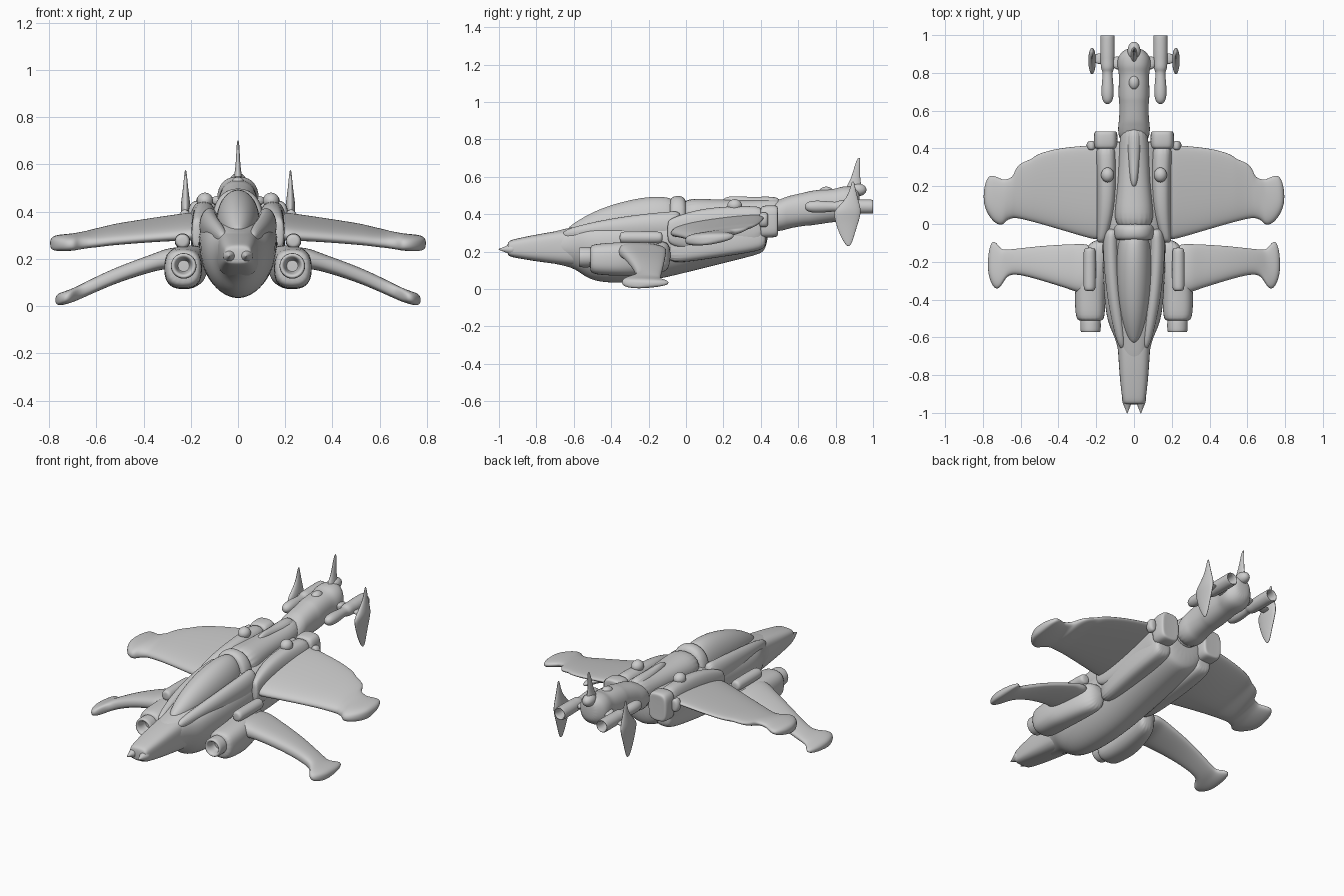
import bpy, bmesh, math


def spow(v, p):
    return math.copysign(abs(v) ** p, v)


def loft(name, rings, mirror=False, levels=2):
    """Skin a list of equal-sized point rings, cap the ends, smooth it."""
    bm = bmesh.new()
    loops = [[bm.verts.new(p) for p in r] for r in rings]
    n = len(loops[0])
    for a, b in zip(loops, loops[1:]):
        for i in range(n):
            j = (i + 1) % n
            bm.faces.new((a[i], a[j], b[j], b[i]))
    bm.faces.new(loops[0][::-1])
    bm.faces.new(loops[-1])
    bmesh.ops.recalc_face_normals(bm, faces=bm.faces)
    for f in bm.faces:
        f.smooth = True
    me = bpy.data.meshes.new(name)
    bm.to_mesh(me)
    bm.free()
    ob = bpy.data.objects.new(name, me)
    bpy.context.collection.objects.link(ob)
    if mirror:
        ob.modifiers.new("mirror", 'MIRROR')
    sub = ob.modifiers.new("smooth", 'SUBSURF')
    sub.levels = sub.render_levels = levels
    return ob


def hull(name, secs, e=2.0, mirror=False, n=20, eb=None):
    """Sections along y: (y, centre x, half width, bottom z, widest z, top z).
    e and eb set how boxy the upper and lower halves are."""
    rings = []
    for y, cx, hw, zb, zm, zt in secs:
        ring = []
        for i in range(n):
            t = 2 * math.pi * i / n
            p = 2 / (e if math.sin(t) > -0.01 else eb or e)
            c, s = spow(math.cos(t), p), spow(math.sin(t), p)
            ring.append((cx + hw * c, y, zm + s * ((zt - zm) if s > 0 else (zm - zb))))
        rings.append(ring)
    return loft(name, rings, mirror)


def tube(name, x, z, prof, mirror=True):
    """Round part along y from (y, radius) pairs."""
    return hull(name, [(y, x, r, z - r, z, z + r) for y, r in prof], mirror=mirror, n=14)


def wing(name, secs, n=18):
    """Sections along x: (x, front y, back y, front z, back z, thickness)."""
    rings = []
    for x, y0, y1, z0, z1, th in secs:
        ring = []
        for i in range(n):
            t = 2 * math.pi * i / n
            u = 0.5 - 0.5 * spow(math.cos(t), 0.9)
            ring.append((x, y0 + (y1 - y0) * u,
                         z0 + (z1 - z0) * u + th / 2 * spow(math.sin(t), 0.7) * (1.15 - 0.5 * u)))
        rings.append(ring)
    return loft(name, rings, True)


def fin(name, secs, x=0, mirror=False):
    """Upright blade, sections along z: (z, front y, back y, thickness)."""
    rings = [[(x + th / 2 * math.sin(k * math.pi / 8),
               (y0 + y1) / 2 + (y1 - y0) / 2 * math.cos(k * math.pi / 8), z) for k in range(16)]
             for z, y0, y1, th in secs]
    return loft(name, rings, mirror)


# Main fuselage with a keeled belly, boxy snout and chin
hull("fuselage", [
    (-.8, 0, .07, .15, .22, .285), (-.65, 0, .085, .125, .23, .322), (-.58, 0, .112, .10, .24, .338),
    (-.52, 0, .142, .045, .24, .35), (-.4, 0, .16, .026, .24, .37),
    (-.2, 0, .168, .036, .25, .39), (0, 0, .17, .085, .27, .42),
    (.2, 0, .17, .136, .29, .42), (.39, 0, .15, .183, .31, .43),
    (.42, 0, .14, .20, .32, .43), (.44, 0, .10, .27, .34, .42)], e=2.5, eb=1.9)
hull("snout", [
    (-.955, 0, .05, .185, .215, .245), (-.945, 0, .058, .175, .215, .258), (-.92, 0, .064, .167, .215, .267),
    (-.8, 0, .078, .147, .22, .292), (-.65, 0, .086, .127, .23, .318), (-.5, 0, .1, .11, .24, .33)],
    e=3.2)
tube("nose_prong", .036, .212, [(-.91, .032), (-.945, .027), (-.97, .014), (-1.0, .003), (-1.003, .001)])
# Canopy and its side rails
hull("canopy", [
    (-.635, 0, .015, .28, .30, .325), (-.6, 0, .038, .28, .31, .352), (-.5, 0, .068, .28, .33, .415),
    (-.35, 0, .09, .28, .35, .468), (-.2, 0, .095, .28, .36, .497),
    (-.1, 0, .088, .28, .36, .495), (-.05, 0, .07, .28, .36, .475)])
hull("canopy_rail", [
    (-.67, .06, .02, .26, .29, .315), (-.5, .09, .033, .26, .32, .358),
    (-.35, .11, .038, .26, .33, .385), (-.2, .12, .042, .26, .34, .405),
    (-.08, .122, .044, .26, .34, .415), (-.02, .115, .04, .26, .34, .42)], mirror=True)
# Collar behind the canopy and dorsal spine
hull("canopy_collar", [
    (-.09, 0, .09, .3, .36, .47), (-.075, 0, .108, .3, .36, .497), (-.03, 0, .112, .3, .36, .503),
    (.01, 0, .10, .3, .36, .48)], e=2.2)
hull("spine", [
    (-.04, 0, .11, .3, .38, .488), (.1, 0, .10, .3, .4, .482), (.22, 0, .085, .3, .4, .478),
    (.4, 0, .08, .3, .4, .475), (.54, 0, .07, .33, .41, .495)], e=2.2)
hull("spine_crest", [
    (.19, 0, .01, .44, .46, .475), (.23, 0, .022, .44, .47, .503), (.35, 0, .03, .42, .46, .488),
    (.52, 0, .05, .40, .45, .503)])
# Rear nacelles, their end blocks and domes
hull("nacelle", [
    (-.10, .175, .018, .26, .31, .36), (-.08, .17, .028, .23, .31, .38), (.05, .148, .05, .2, .32, .425),
    (.2, .142, .056, .2, .33, .443), (.35, .147, .057, .22, .34, .445),
    (.43, .15, .055, .25, .35, .44)], e=2.6, mirror=True)
hull("nacelle_end", [
    (.395, .15, .05, .28, .36, .43), (.405, .15, .064, .272, .36, .447), (.48, .15, .064, .275, .36, .45),
    (.492, .15, .055, .285, .36, .44), (.49, .15, .04, .3, .36, .42)], e=3.5, mirror=True)
tube("nacelle_dome", .14, .446, [(.22, .01), (.235, .03), (.26, .038), (.285, .03), (.3, .01)])
hull("nacelle_bump", [(.39, .225, .012, .34, .37, .40), (.40, .225, .027, .33, .37, .41),
                      (.43, .225, .027, .33, .37, .41), (.44, .225, .012, .34, .37, .40)], mirror=True)
# Belly side ducts below the rear wings
hull("belly_duct", [
    (-.12, .12, .05, .13, .2, .3), (.05, .13, .062, .15, .22, .32), (.25, .14, .062, .18, .25, .34),
    (.41, .14, .057, .205, .28, .36), (.43, .14, .045, .235, .29, .34)], e=3, mirror=True)
# Front engine pods, intakes and gun pods
hull("engine_pod", [
    (-.515, .23, .058, .1, .165, .225), (-.5, .232, .08, .075, .16, .242), (-.36, .233, .082, .07, .16, .25),
    (-.3, .225, .08, .07, .17, .255), (-.15, .2, .07, .08, .19, .26),
    (-.08, .17, .05, .1, .2, .25)], e=2.6, mirror=True)
tube("engine_intake", .23, .17, [
    (-.48, .055), (-.53, .056), (-.565, .056), (-.575, .05), (-.57, .036), (-.54, .03), (-.5, .026)])
tube("gun_pod", .235, .275, [
    (-.355, .015), (-.35, .031), (-.32, .034), (-.15, .034), (-.13, .03), (-.125, .012)])
# Front wings with hooked tips
wing("front_wing", [
    (.2, -.38, -.1, .20, .21, .11), (.3, -.365, -.105, .20, .205, .095), (.34, -.347, -.105, .19, .19, .08),
    (.5, -.297, -.115, .137, .14, .072), (.62, -.264, -.13, .082, .086, .068),
    (.675, -.272, -.135, .055, .06, .064), (.705, -.34, -.135, .042, .047, .062),
    (.735, -.35, -.085, .033, .036, .06), (.76, -.31, -.095, .027, .03, .056),
    (.774, -.25, -.18, .024, .028, .028)])
# Rear wings with stepped trailing edge
wing("rear_wing", [
    (.14, -.10, .425, .30, .39, .09), (.22, -.085, .422, .298, .385, .074), (.4, -.03, .407, .285, .36, .064),
    (.52, .005, .372, .275, .34, .062), (.54, .01, .345, .273, .335, .06), (.6, .026, .328, .266, .32, .06),
    (.63, .03, .29, .264, .312, .06), (.64, .03, .25, .263, .308, .06), (.675, .02, .238, .26, .30, .064),
    (.695, -.012, .235, .258, .293, .068), (.735, .0, .257, .258, .287, .07),
    (.768, .04, .26, .259, .282, .068), (.787, .08, .22, .26, .275, .058), (.796, .12, .17, .262, .27, .025)])
# Tail boom with ring steps
hull("tail_boom", [
    (.42, 0, .085, .30, .38, .45), (.53, 0, .086, .312, .40, .49), (.54, 0, .079, .322, .41, .497),
    (.65, 0, .078, .34, .43, .52), (.66, 0, .083, .337, .43, .525), (.74, 0, .082, .35, .44, .535),
    (.8, 0, .08, .358, .45, .535), (.83, 0, .09, .36, .45, .55), (.88, 0, .09, .366, .455, .55),
    (.91, 0, .065, .39, .46, .545), (.93, 0, .04, .42, .47, .52)], e=2.3)
tube("tail_bump", 0, .518, [(.71, .01), (.725, .026), (.75, .032), (.775, .026), (.79, .01)], False)
tube("tail_ball", 0, .53, [(.87, .02), (.9, .035), (.93, .036), (.955, .025), (.965, .008)], False)
# Tail tubes, struts and fins
tube("tail_tube", .14, .44, [
    (.635, .006), (.643, .022), (.67, .033), (.72, .034), (.79, .026), (.81, .028), (.825, .038), (.87, .037),
    (.89, .039), (.99, .039), (1.0, .038), (1.0, .029), (.97, .026), (.9, .024)])
wing("tail_strut", [(.05, .81, .89, .45, .45, .05), (.12, .82, .89, .445, .445, .04)])
wing("fin_strut", [(.15, .84, .91, .43, .43, .03), (.22, .85, .9, .42, .42, .02)])
fin("side_fin", [
    (.228, .862, .875, .008), (.25, .843, .89, .014), (.31, .812, .907, .02), (.37, .795, .928, .03),
    (.415, .785, .938, .044), (.45, .825, .93, .036), (.50, .865, .915, .022),
    (.55, .88, .903, .013), (.577, .888, .898, .006)], .222, True)
fin("top_fin", [
    (.52, .84, .95, .05), (.56, .866, .936, .03), (.6, .885, .931, .02), (.66, .902, .931, .014),
    (.69, .913, .931, .01), (.702, .92, .93, .004)])
